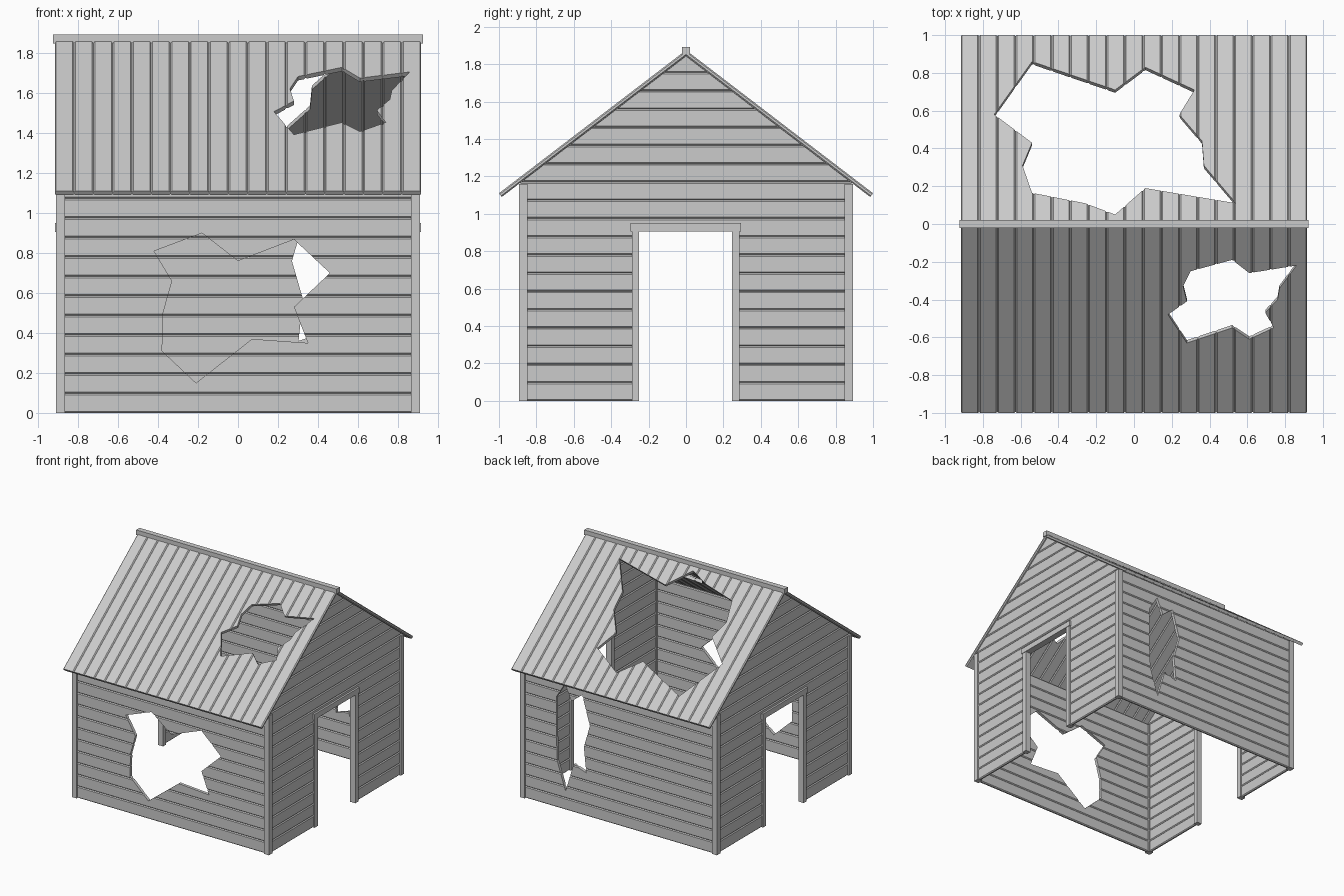
import bpy, bmesh, math
from mathutils import Matrix, Vector

if "Cube" in bpy.data.objects:
    bpy.data.objects.remove(bpy.data.objects["Cube"])

T = 0.025          # board thickness
P = 0.0975         # wall board pitch
ANG = math.atan(0.765)
C, S = math.cos(ANG), math.sin(ANG)
X, Y, Z = Vector((1, 0, 0)), Vector((0, 1, 0)), Vector((0, 0, 1))


def prism(name, pts, origin, a, b, c, length):
    """Polygon in the a/b plane, extruded along c."""
    bm = bmesh.new()
    o = Vector(origin)
    face = bm.faces.new([bm.verts.new(o + a * p + b * q) for p, q in pts])
    ext = bmesh.ops.extrude_face_region(bm, geom=[face])
    bmesh.ops.translate(bm, vec=c * length,
                        verts=[v for v in ext['geom'] if isinstance(v, bmesh.types.BMVert)])
    bmesh.ops.recalc_face_normals(bm, faces=bm.faces[:])
    me = bpy.data.meshes.new(name)
    bm.to_mesh(me)
    bm.free()
    ob = bpy.data.objects.new(name, me)
    bpy.context.collection.objects.link(ob)
    return ob


def box(name, lo, hi):
    d = [h - l for l, h in zip(lo, hi)]
    return prism(name, [(0, 0), (d[0], 0), (d[0], d[1]), (0, d[1])], lo, X, Y, Z, d[2])


def boards(n, pitch, g=0.007):
    """Cross-section of n joined boards with V grooves on both faces."""
    h = T / 2
    top = [(0, h - g)]
    for i in range(n):
        top += [(i * pitch + g, h), ((i + 1) * pitch - g, h), ((i + 1) * pitch, h - g)]
    return top + [(p, -q) for p, q in reversed(top)]


def cut(ob, cutter, op='DIFFERENCE'):
    m = ob.modifiers.new("cut", 'BOOLEAN')
    m.operation, m.solver, m.object = op, 'EXACT', cutter
    cutter.hide_render = True
    bpy.context.view_layer.objects.active = ob
    bpy.ops.object.modifier_apply(modifier=m.name)
    bpy.data.objects.remove(cutter)


# Front and back walls with broken holes (x, z)
front_hole = [(-.42, .81), (-.18, .90), (0, .76), (.28, .868), (.46, .70), (.28, .53), (.35, .35),
              (.07, .37), (-.21, .15), (-.38, .31), (-.375, .50), (-.33, .66)]
back_hole = [(.58, .92), (.50, 1.05), (.44, .92), (.34, 1.0), (.27, .76), (.325, .57),
             (.303, .36), (.42, .40), (.494, .155), (.57, .385), (.58, .61)]
for name, y, hole in (("front_wall", -.87, front_hole), ("back_wall", .87, back_hole)):
    wall = prism(name, boards(12, P), (-.88, y, 0), Z, Y, X, 1.76)
    cut(wall, prism("hole_cutter", hole, (0, y - .1, 0), X, Z, Y, .2))

# Gable walls: boards trimmed to the roof line with a doorway notch
half = [(.25, -.1), (.25, .92), (-.25, .92), (-.25, -.1)]
outline = [(-.885, -.1), (-.885, 1.166), (0, 1.843), (.885, 1.166), (.885, -.1)] + half
for side, s in (("left", -1), ("right", 1)):
    x = s * .8875
    gable = prism(side + "_gable_wall", boards(19, P), (x, -.89, 0), Z, X, Y, 1.78)
    cut(gable, prism("gable_trim", outline, (x - .1, 0, 0), Y, Z, X, .2), 'INTERSECT')
    # Door frame
    for n, y in (("front", -.27), ("back", .265)):
        box(f"{side}_door_post_{n}", (x - .024, y - .02, 0), (x + .024, y + .02, .91))
    box(side + "_door_lintel", (x - .028, -.298, .905), (x + .028, .293, .95))
    # Corner posts
    for n, y in (("front", -.87), ("back", .87)):
        box(f"{side}_corner_post_{n}", (x - .0225, y - .0225, 0), (x + .0225, y + .0225, 1.16))

# Roof slopes with broken holes (x, distance from ridge in plan)
roof_front = [(.18, .48), (.28, .41), (.26, .33), (.30, .25), (.52, .19), (.61, .26), (.86, .22),
              (.77, .34), (.76, .40), (.695, .47), (.74, .55), (.61, .61), (.52, .55), (.28, .63)]
roof_back = [(-.74, .58), (-.54, .86), (-.10, .71), (.06, .83), (.32, .71), (.24, .58), (.36, .44),
             (.37, .31), (.54, .11), (.06, .19), (-.10, .05), (-.26, .11), (-.54, .165),
             (-.59, .31), (-.54, .43)]
for name, s, hole in (("front_roof", -1, roof_front), ("back_roof", 1, roof_back)):
    up, nrm = Vector((0, -s * C, S)), Vector((0, s * S, C))
    eave = Vector((0, s, 1.11)) - nrm * T / 2
    roof = prism(name, boards(19, 1.834 / 19), eave - X * .917, X, nrm, up, 1 / C)
    pts = [(x, (1 - d) / C) for x, d in hole]
    cut(roof, prism("hole_cutter", pts, eave - nrm * .1, X, up, nrm, .2))

# Ridge cap
box("ridge_cap", (-.925, -.022, 1.85), (.925, .022, 1.893))
